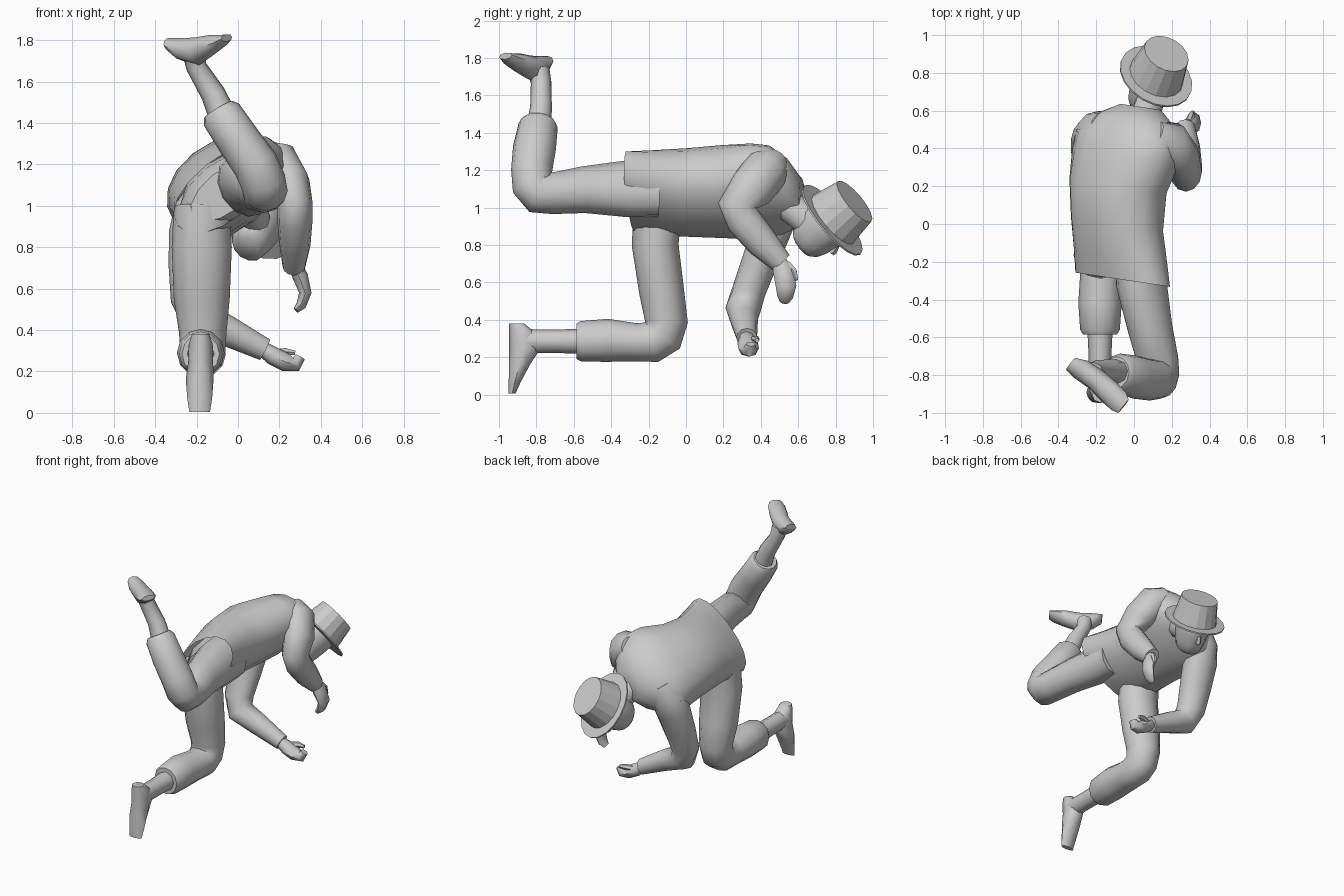
import bpy, bmesh, math
from mathutils import Vector, Matrix

grey = bpy.data.materials.new("plain_grey")
grey.diffuse_color = (0.6, 0.6, 0.6, 1)


def loft(name, secs, ref, sides=12, axis=None, caps=(True, True), angle=50, power=1.0, roll=0):
    """Tube through (x, y, z, radius along ref, radius across)."""
    pts = [Vector(s[:3]) for s in secs]
    bm = bmesh.new()
    rings = []
    for i, s in enumerate(secs):
        if axis:
            t = Vector(axis).normalized()
        else:
            d0 = (pts[i] - pts[max(i - 1, 0)]).normalized()
            d1 = (pts[min(i + 1, len(pts) - 1)] - pts[i]).normalized()
            t = (d0 + d1).normalized()
        u = Vector(ref)
        u = (u - t * u.dot(t)).normalized()
        u = Matrix.Rotation(math.radians(roll), 3, t) @ u
        v = t.cross(u)
        ring = []
        for k in range(sides):
            a = 2 * math.pi * k / sides
            c, n = math.cos(a), math.sin(a)
            c = math.copysign(abs(c) ** power, c)
            n = math.copysign(abs(n) ** power, n)
            ring.append(bm.verts.new(pts[i] + u * c * s[3] + v * n * s[4]))
        rings.append(ring)
    for a, b in zip(rings, rings[1:]):
        for k in range(sides):
            j = (k + 1) % sides
            bm.faces.new((a[k], a[j], b[j], b[k]))
    if caps[0]:
        bm.faces.new(rings[0][::-1])
    if caps[1]:
        bm.faces.new(rings[-1])
    bmesh.ops.recalc_face_normals(bm, faces=bm.faces)
    me = bpy.data.meshes.new(name)
    bm.to_mesh(me)
    bm.free()
    me.materials.append(grey)
    ob = bpy.data.objects.new(name, me)
    bpy.context.collection.objects.link(ob)
    bpy.ops.object.select_all(action='DESELECT')
    ob.select_set(True)
    bpy.context.view_layer.objects.active = ob
    bpy.ops.object.shade_smooth_by_angle(angle=math.radians(angle))
    return ob


X, Y, Z = (1, 0, 0), (0, 1, 0), (0, 0, 1)

# Coat body, open at the hem, leaning forward and rolled to its left
loft("coat", [
    (-.06, -.295, 1.085, .295, .145), (-.07, -.18, 1.08, .28, .175),
    (-.09, 0, 1.08, .265, .205), (-.085, .2, 1.085, .28, .215),
    (-.045, .36, 1.085, .32, .2), (-.03, .46, 1.085, .315, .185),
    (0, .55, 1.07, .24, .15), (.035, .62, 1.05, .11, .1)],
    X, 16, axis=(.15, 1, 0), caps=(False, True), power=.92, roll=-38)
# Hip block filling the coat opening
loft("hips", [(-.06, -.27, 1.07, .2, .1), (-.07, -.18, 1.07, .25, .14),
              (-.08, 0, 1.07, .22, .15)], X, axis=Y, roll=-38)

# Kneeling left leg: trouser, shin, foot with the toe down
loft("left_trouser", [
    (-.175, -.15, 1.0, .135, .13), (-.175, -.165, .8, .145, .125),
    (-.175, -.13, .55, .135, .12), (-.17, -.105, .39, .115, .115),
    (-.17, -.125, .315, .11, .115), (-.17, -.18, .28, .11, .11),
    (-.175, -.27, .28, .11, .102), (-.18, -.42, .29, .115, .115),
    (-.18, -.56, .285, .105, .108), (-.18, -.585, .285, .09, .095)], X)
loft("left_ankle", [(-.18, -.5, .285, .07, .07), (-.18, -.7, .285, .06, .062),
                    (-.18, -.86, .285, .058, .065)], X, 8)
loft("left_foot", [
    (-.18, -.905, .38, .042, .04), (-.18, -.875, .33, .058, .072),
    (-.18, -.86, .25, .06, .085), (-.185, -.89, .16, .067, .056),
    (-.185, -.915, .07, .06, .033), (-.185, -.93, .005, .05, .018)], X, 8, axis=Z)

# Raised right leg: trouser back to the knee, then up
loft("right_trouser", [
    (.03, -.15, 1.1, .13, .16), (.04, -.32, 1.1, .125, .16),
    (.085, -.55, 1.095, .115, .128), (.125, -.72, 1.075, .11, .11),
    (.13, -.79, 1.075, .11, .11), (.122, -.822, 1.115, .11, .11),
    (.085, -.825, 1.2, .11, .11), (0, -.81, 1.32, .105, .115),
    (-.08, -.79, 1.44, .1, .105), (-.095, -.787, 1.465, .08, .085)], (.87, 0, .5))
loft("right_ankle", [(-.06, -.79, 1.4, .07, .07), (-.12, -.775, 1.54, .06, .058),
                     (-.2, -.775, 1.67, .05, .055), (-.215, -.79, 1.74, .055, .06)], X, 8)
loft("right_foot", [
    (-.335, -.74, 1.78, .04, .03), (-.28, -.77, 1.755, .058, .055),
    (-.2, -.825, 1.745, .06, .068), (-.13, -.89, 1.775, .065, .05),
    (-.08, -.94, 1.795, .06, .03), (-.055, -.965, 1.81, .045, .018)],
    (.6, .8, .12), 8, axis=(.75, -.6, .12))

# Sleeves
loft("right_sleeve", [
    (.11, .47, 1.24, .08, .08), (.19, .43, 1.2, .11, .125), (.25, .35, 1.1, .1, .12),
    (.275, .275, 1.01, .085, .105), (.275, .31, .93, .085, .095),
    (.275, .41, .81, .075, .085), (.27, .51, .705, .055, .06)], X)
loft("left_sleeve", [
    (-.14, .5, 1.06, .1, .1), (-.185, .48, .97, .12, .125), (-.21, .45, .86, .105, .125),
    (-.22, .39, .7, .095, .115), (-.225, .335, .55, .09, .1), (-.19, .305, .455, .095, .09),
    (-.06, .31, .4, .075, .075), (.13, .325, .305, .055, .055)], Y)


def hand(name, secs, ref, thumb):
    loft(name, secs, ref, 8)
    loft(name + "_thumb", thumb, ref, 6)


# Hands: palm, curled fingers and thumb
hand("right_hand", [(.27, .49, .73, .03, .035), (.3, .52, .66, .038, .055),
                    (.325, .535, .58, .03, .055), (.305, .53, .52, .025, .042),
                    (.28, .525, .495, .015, .025)], X,
     [(.29, .54, .7, .02, .02), (.305, .575, .66, .02, .02), (.31, .59, .61, .012, .012)])
hand("left_hand", [(.11, .32, .315, .035, .035), (.17, .33, .275, .055, .045),
                   (.23, .335, .245, .055, .045), (.28, .34, .235, .04, .035),
                   (.3, .345, .27, .025, .025)], Y,
     [(.18, .355, .29, .02, .02), (.23, .375, .295, .02, .02), (.275, .38, .29, .012, .012)])

# Neck and collar
loft("neck", [(.03, .5, 1.05, .09, .09), (.07, .6, .97, .08, .085),
              (.09, .68, .9, .07, .08)], X, 10)

# Head, nose and hat share one tilted axis
up = Vector((.055, .12, .1)).normalized()
fwd = Vector((.05, .7, -.75))
fwd = (fwd - up * fwd.dot(up)).normalized()
brim = Vector((.117, .782, .933))


def stack(name, rows, sides, angle, base=brim):
    """Rows of (height, forward offset, forward radius, side radius)."""
    secs = [(*(base + up * h + fwd * f), a, b) for h, f, a, b in rows]
    return loft(name, secs, fwd, sides, axis=up, angle=angle)


stack("head", [(-.225, .005, .07, .06), (-.2, 0, .1, .085), (-.15, -.005, .122, .1),
               (-.08, -.005, .135, .11), (0, 0, .14, .115), (.05, 0, .12, .1)], 12, 60)
stack("nose", [(-.12, .12, .03, .02), (-.1, .122, .028, .018), (-.055, .115, .015, .012)], 6, 40)
stack("hat_brim", [(-.006, 0, .237, .202), (.004, 0, .237, .202)], 18, 20)
stack("hat_crown", [(0, 0, .168, .15), (.165, 0, .14, .124)], 16, 15)
